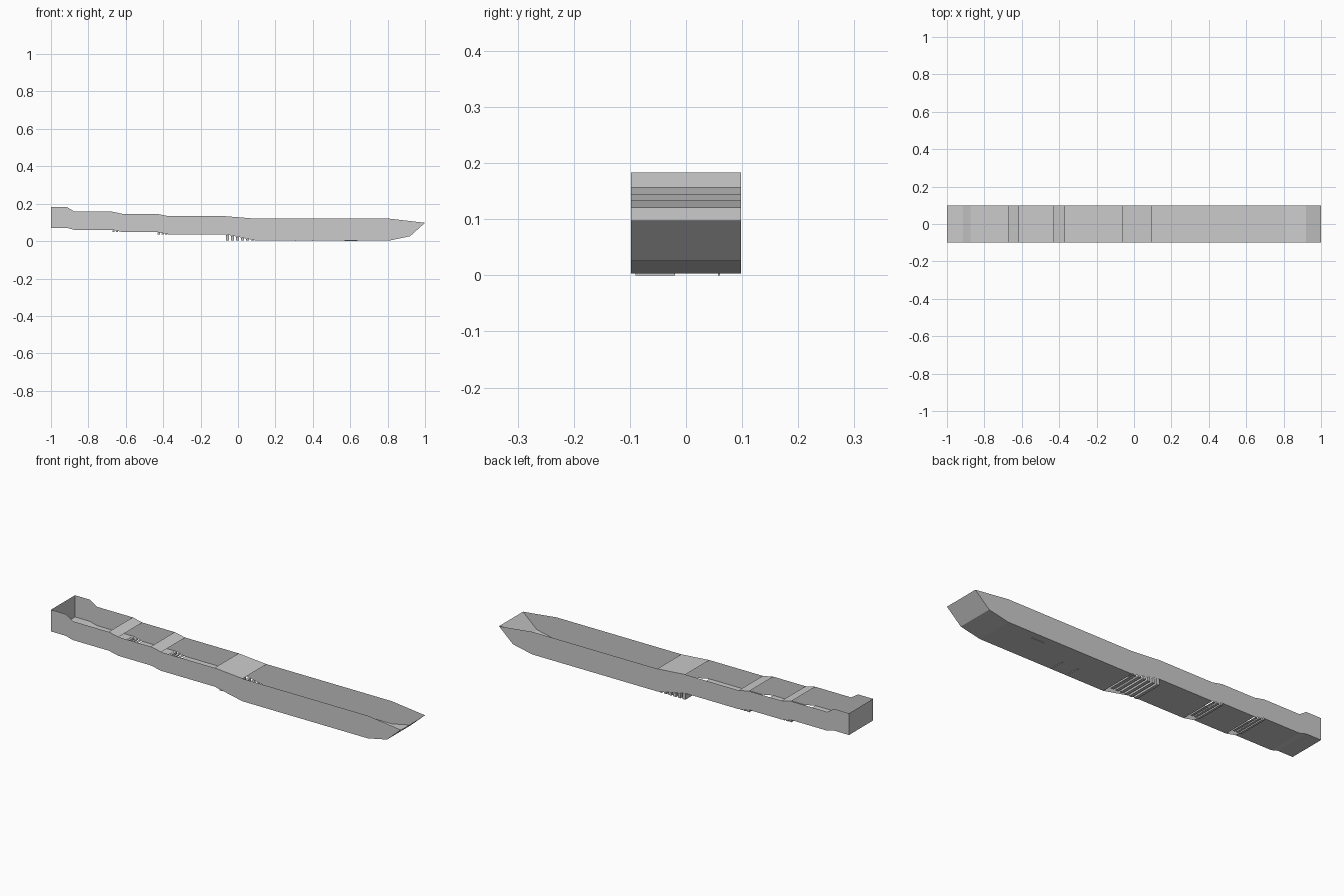
import bpy, bmesh

if "Cube" in bpy.data.objects:
    bpy.data.objects.remove(bpy.data.objects["Cube"])

W = 0.098  # half width of the hull

# Side outline stations (x, z) along the keel and the rim
keel = [(-1, .071), (-.915, .071), (-.875, .06), (-.67, .06), (-.615, .048), (-.43, .048),
        (-.37, .036), (-.065, .036), (.095, .003), (.81, .003), (.92, .026), (1, .098)]
rim = [(-1, .183), (-.915, .183), (-.875, .157), (-.67, .157), (-.615, .145), (-.43, .145),
       (-.37, .133), (-.065, .133), (.095, .12), (.81, .12), (1, .098)]
ramps = [3, 5, 7]  # segments where the deck changes level


def make(name, polys):
    bm = bmesh.new()
    for p in polys:
        bm.faces.new([bm.verts.new(v) for v in p])
    bmesh.ops.remove_doubles(bm, verts=bm.verts, dist=1e-5)
    me = bpy.data.meshes.new(name)
    bm.to_mesh(me)
    bm.free()
    ob = bpy.data.objects.new(name, me)
    bpy.context.collection.objects.link(ob)
    return ob


def strip(a, b, up):
    q = [(a[0], -W, a[1]), (b[0], -W, b[1]), (b[0], W, b[1]), (a[0], W, a[1])]
    return q if up else q[::-1]


def box(name, x0, x1, y0, y1, z0, z1):
    bm = bmesh.new()
    bmesh.ops.create_cube(bm, size=1)
    for v in bm.verts:
        v.co = (x1 if v.co.x > 0 else x0, y1 if v.co.y > 0 else y0, z1 if v.co.z > 0 else z0)
    me = bpy.data.meshes.new(name)
    bm.to_mesh(me)
    bm.free()
    bpy.context.collection.objects.link(bpy.data.objects.new(name, me))


# Side walls
outline = keel + rim[-2::-1]
make("side_wall_front", [[(x, -W, z) for x, z in outline]])
make("side_wall_back", [[(x, W, z) for x, z in reversed(outline)]])

# Floor and bow, open at the stairs
make("floor", [strip(keel[i], keel[i + 1], False)
               for i in range(len(keel) - 1) if i not in ramps])

# Sloped ceiling panels
make("ceiling_ramps", [strip(rim[i], rim[i + 1], True) for i in ramps])

# Stern wall
make("stern_wall", [[(-1, -W, .071), (-1, -W, .183), (-1, W, .183), (-1, W, .071)]])

# Open-tread stairs between the floor levels
for i, n in zip(ramps, (3, 3, 6)):
    (x0, z0), (x1, z1) = keel[i], keel[i + 1]
    pitch = (x1 - x0) / n
    for k in range(n):
        top = z0 + (z1 - z0) * (k + .5) / n
        box("stair_step", x0 + k * pitch, x0 + (k + .6) * pitch, -.06, W, z1, top)

# Small floor fittings
for x in (.305, .395):
    box("floor_fitting", x, x + .006, -.09, -.02, 0, .006)
box("floor_fitting", .57, .64, .057, .061, 0, .006)
